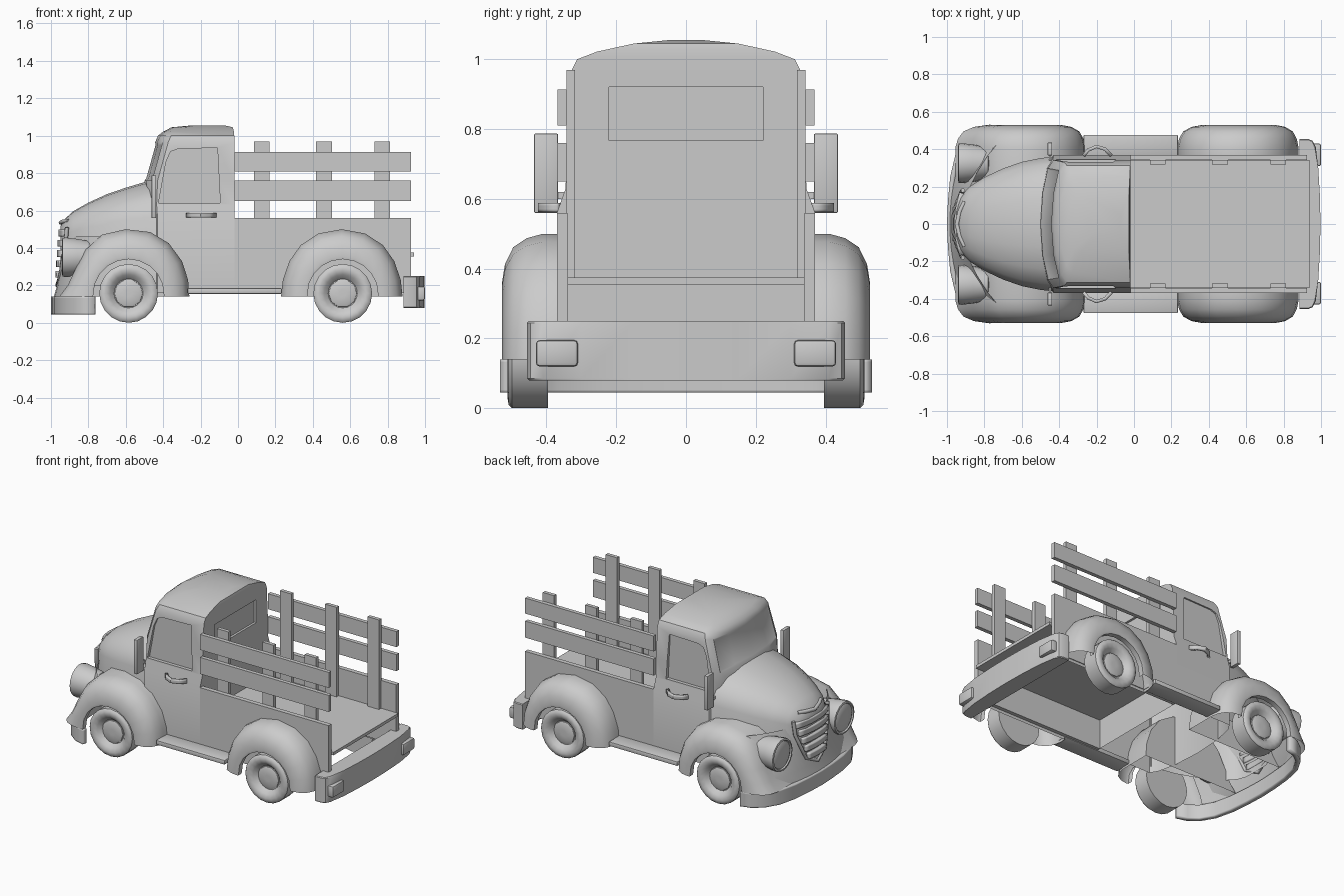
import bpy, bmesh
from math import sin, cos, pi, radians

if "Cube" in bpy.data.objects:
    bpy.data.objects.remove(bpy.data.objects["Cube"])


def finish(name, bm, mirror=False, smooth=True):
    bmesh.ops.recalc_face_normals(bm, faces=bm.faces)
    me = bpy.data.meshes.new(name)
    bm.to_mesh(me)
    bm.free()
    ob = bpy.data.objects.new(name, me)
    bpy.context.collection.objects.link(ob)
    if smooth:
        bpy.ops.object.select_all(action='DESELECT')
        ob.select_set(True)
        bpy.context.view_layer.objects.active = ob
        bpy.ops.object.shade_smooth_by_angle(angle=radians(40))
    if mirror:
        m = ob.modifiers.new("mirror", 'MIRROR')
        m.use_axis = (False, True, False)
        m.use_mirror_merge = False
    return ob


def loft_bm(rings, closed=False, caps=False):
    bm = bmesh.new()
    vs = [[bm.verts.new(p) for p in r] for r in rings]
    n = len(rings[0])
    for a, b in zip(vs, vs[1:]):
        for i in range(n if closed else n - 1):
            j = (i + 1) % n
            bm.faces.new((a[i], a[j], b[j], b[i]))
    if caps:
        bm.faces.new(vs[0])
        bm.faces.new(vs[-1])
    return bm


def box(name, x, y, z, mirror=False, bevel=0):
    rings = [[(x[0], y[0], h), (x[1], y[0], h), (x[1], y[1], h), (x[0], y[1], h)] for h in z]
    bm = loft_bm(rings, True, True)
    if bevel:
        bmesh.ops.bevel(bm, geom=bm.edges[:], offset=bevel, segments=2, affect='EDGES', profile=0.5)
    return finish(name, bm, mirror, bool(bevel))


def both(half):
    """Extend a half outline (centre first) to both sides in y."""
    return [(x, -y) for x, y in reversed(half[1:])] + half


def strip(name, path, z0, z1, thick, mirror=False):
    """Upright band following a plan path."""
    zs = (z0, z0 + .008, z1 - .008, z1)
    ob = finish(name, loft_bm([[(x, y, z) for x, y in path] for z in zs]), mirror)
    s = ob.modifiers.new("thickness", 'SOLIDIFY')
    s.thickness, s.offset = thick, 0
    return ob


def tube(name, pts, r):
    cu = bpy.data.curves.new(name, 'CURVE')
    cu.dimensions = '3D'
    cu.bevel_depth, cu.bevel_resolution, cu.use_fill_caps = r, 1, True
    sp = cu.splines.new('POLY')
    sp.points.add(len(pts) - 1)
    for p, c in zip(sp.points, pts):
        p.co = (*c, 1)
    ob = bpy.data.objects.new(name, cu)
    bpy.context.collection.objects.link(ob)
    return ob


# cab: plan outlines stacked in z as (z, front x, half width, back x)
levels = [(.16, -.5, .37, -.02), (.56, -.5, .37, -.02), (.63, -.505, .345, -.02),
          (.76, -.5, .342, -.02), (.965, -.443, .33, -.02), (1.0, -.428, .312, -.02),
          (1.022, -.4, .255, -.022), (1.045, -.355, .15, -.028), (1.055, -.25, .05, -.07)]
rings = []
for z, xf, w, xb in levels:
    half = [(xf, 0), (xf + .012, .5 * w), (xf + .04, .87 * w), (xf + .07, w), (xb, w)]
    rings.append([(x, y, z) for x, y in both(half)])
bm = loft_bm(rings, True, True)
# windshield recess
glass = [f for f in bm.faces if .8 < f.calc_center_median().z < .93
         and f.calc_center_median().x < -.42 and abs(f.calc_center_median().y) < .26]
bmesh.ops.recalc_face_normals(bm, faces=bm.faces)
bmesh.ops.inset_region(bm, faces=glass, thickness=.014, depth=-.006)
cab = finish("cab", bm)

# window cutters
win = [(-.425, .64), (-.095, .64), (-.11, .935), (-.32, .93), (-.36, .915), (-.385, .86)]
side_cut = finish("side_window_cutter", loft_bm([[(x, y, z) for x, z in win] for y in (.322, .42)],
                                                True, True), True, False)
rear_cut = box("rear_window_cutter", (-.035, .1), (-.22, .22), (.767, .92))
for c in (side_cut, rear_cut):
    c.hide_render = True
    c.display_type = 'WIRE'
    b = cab.modifiers.new("window", 'BOOLEAN')
    b.object, b.operation, b.solver = c, 'DIFFERENCE', 'EXACT'
# bake the windows, then open the underside of the cab
me = bpy.data.meshes.new_from_object(cab.evaluated_get(bpy.context.evaluated_depsgraph_get()))
cab.modifiers.clear()
cab.data = me
bm = bmesh.new()
bm.from_mesh(me)
under = [f for f in bm.faces if f.calc_center_median().z < .165]
bmesh.ops.delete(bm, geom=under, context='FACES_ONLY')
bm.to_mesh(me)
bm.free()

# hood and nose: sections along x as (x, half width, top z, shoulder z)
hood = [(-.43, .36, .76, .57), (-.5, .352, .752, .56), (-.6, .332, .722, .55), (-.7, .297, .688, .53),
        (-.8, .25, .642, .51), (-.88, .2, .597, .49), (-.925, .15, .556, .475), (-.948, .09, .52, .46)]
rings = []
for x, w, zt, zs in hood:
    h = zt - zs
    half = [(0, zt), (.35 * w, zs + .95 * h), (.68 * w, zs + .77 * h), (.9 * w, zs + .45 * h), (w, zs), (w, .2)]
    rings.append([(x, -y, z) for y, z in reversed(half[1:])] + [(x, y, z) for y, z in half])
bm = loft_bm(rings)
bm.verts.ensure_lookup_table()
bm.faces.new(bm.verts[-11:])
finish("hood", bm)

# apron below the nose
rows = [(.14, -.985, .45), (.2, -.968, .45), (.3, -.948, .6), (.4, -.93, .9), (.46, -.915, 1)]
ys = [-.44 + .08 * i for i in range(12)]
finish("front_apron", loft_bm([[(x + k * y * y, y, z) for y in ys] for z, x, k in rows]))

# grille bars, frame and hood trim
for i in range(5):
    z, w = .48 - .055 * i, .165 - .019 * i
    path = [(-.946 - .004 * i + 1.0 * y * y, y) for y in (w * k / 4 for k in range(-4, 5))]
    strip("grille_bar_%d" % (i + 1), path, z - .018, z + .018, .03)
tube("grille_frame", [(-.915, -.18, .51), (-.922, -.17, .42), (-.95, -.1, .25), (-.965, 0, .2),
                      (-.95, .1, .25), (-.922, .17, .42), (-.915, .18, .51)], .012)
tube("hood_trim", [(-.905, -.12, .545), (-.93, -.07, .542), (-.947, 0, .535),
                   (-.93, .07, .542), (-.905, .12, .545)], .012)


# fenders: outer outline blended to a round wheel opening, rounding over in y
def fender(name, outer, cx, y0):
    n = len(outer) - 1
    inner = [(cx - .19 * cos(pi * i / n), .15 + .19 * sin(pi * i / n) - (.01 if i in (0, n) else 0))
             for i in range(n + 1)]
    prof = [(0, y0), (0, .41), (.08, .457), (.24, .495), (.55, .519), (.9, .528), (1, .525), (1, .49)]
    rings = [[(a[0] + t * (b[0] - a[0]), y, a[1] + t * (b[1] - a[1])) for a, b in zip(outer, inner)]
             for t, y in prof]
    bm = loft_bm(rings)
    bm.verts.ensure_lookup_table()
    bm.faces.new(bm.verts[:n + 1])      # inner wall of the wheel well
    finish(name, bm, True)


fender("front_fenders", [(-.955, .14), (-.91, .2), (-.868, .29), (-.815, .39), (-.73, .47), (-.6, .5),
                         (-.47, .485), (-.37, .425), (-.3, .33), (-.267, .23), (-.26, .14)], -.585, .2)
fender("rear_fenders", [(.23, .14), (.24, .23), (.275, .33), (.335, .415), (.43, .477), (.555, .5),
                        (.68, .477), (.775, .415), (.835, .33), (.87, .23), (.88, .14)], .56, .365)


# turned parts
def lathe(name, prof, centre, axis, n):
    rings = []
    for r, d in prof:
        ring = []
        for i in range(n):
            u, v = r * cos(2 * pi * i / n), r * sin(2 * pi * i / n)
            ring.append((centre[0] + u, d, centre[1] + v) if axis == 'y'
                        else (d, centre[0] + u, centre[1] + v))
        rings.append(ring)
    finish(name, loft_bm(rings, True, True), True)


tyre = [(.03, .395), (.157, .395), (.157, .498), (.148, .508), (.125, .512), (.1, .5), (.078, .475)]
hub = [(.08, .46), (.075, .48), (.06, .486), (.02, .487)]
for pos, x in (("front", -.585), ("rear", .56)):
    lathe(pos + "_tyres", tyre, (x, .157), 'y', 20)
    lathe(pos + "_hubs", hub, (x, .157), 'y', 10)
lathe("headlights", [(.03, -.942), (.07, -.94), (.088, -.932), (.094, -.94), (.105, -.937), (.107, -.92),
                     (.1, -.86), (.085, -.78), (.03, -.75)], (.325, .35), 'x', 18)

# front bumper, solid rear bumper and tail lights
strip("front_bumper", both([(-.985, 0), (-.98, .12), (-.968, .25), (-.94, .37), (-.89, .455),
                            (-.83, .5), (-.765, .518)]), .045, .14, .03)
rear = both([(.997, 0), (.994, .15), (.985, .3), (.972, .41), (.955, .445), (.93, .455), (.885, .455)])
bm = loft_bm([[(x, y, z) for x, y in rear] for z in (.08, .25)], True, True)
bmesh.ops.bevel(bm, geom=[e for e in bm.edges if e.calc_length() < .16], offset=.005,
                segments=1, affect='EDGES')
finish("rear_bumper", bm)
box("tail_lights", (.95, 1.0), (.31, .43), (.12, .195), True, .01)

# cargo bed
box("bed_sides", (-.02, .925), (.34, .37), (.16, .56), True)
box("bed_floor", (-.02, .94), (-.34, .34), (.355, .375))
for i, z in enumerate(((.65, .76), (.81, .913))):
    box("bed_rail_%d" % (i + 1), (-.02, .925), (.342, .368), z, True)
for i, x in enumerate((.127, .46, .772)):
    box("bed_post_%d" % (i + 1), (x - .042, x + .042), (.318, .342), (.37, .97), True)

# running boards, mirrors, door handles
box("running_boards", (-.27, .235), (.36, .477), (.155, .185), True, .006)
box("mirrors", (-.462, -.438), (.367, .435), (.56, .787), True, .003)
box("mirror_arms", (-.455, -.445), (.34, .38), (.6, .62), True)
strip("door_handles", [(-.27, .365), (-.245, .395), (-.2, .415), (-.155, .4), (-.12, .365)],
      .563, .588, .018, True)
